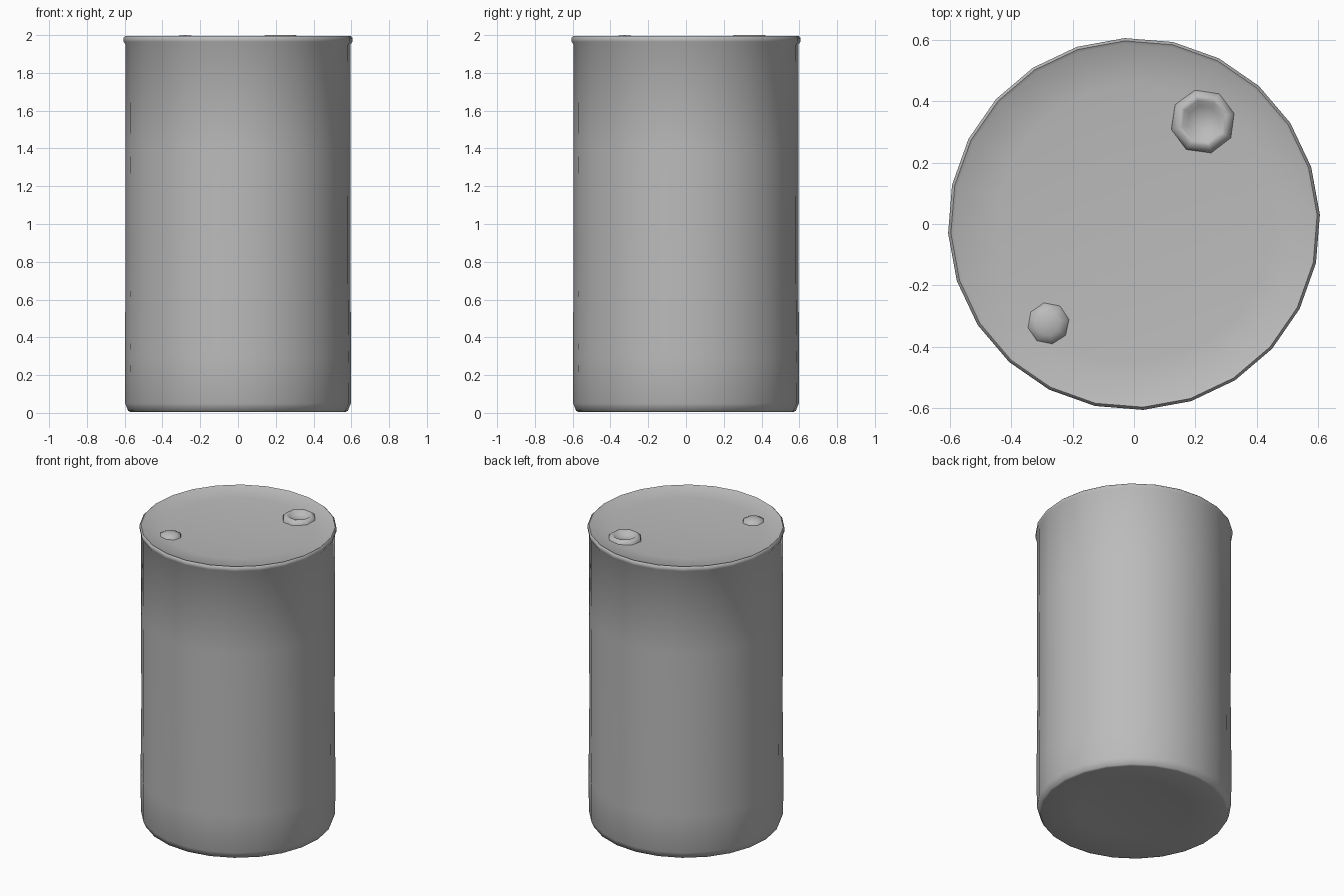
import bpy, bmesh, math

cube = bpy.data.objects.get("Cube")
if cube:
    bpy.data.objects.remove(cube, do_unlink=True)

grey = bpy.data.materials.new("grey metal")
grey.use_nodes = True
colour = (0.5, 0.5, 0.5, 1)
grey.diffuse_color = colour
grey.node_tree.nodes["Principled BSDF"].inputs["Base Color"].default_value = colour


def lathe(name, profile, sides, centre=(0, 0), turn=0.0, angle=50):
    """Spin a (radius, height) profile about z; zero radius makes a pole."""
    bm = bmesh.new()
    rings = []
    for r, z in profile:
        count = sides if r > 0 else 1
        rings.append([bm.verts.new((r * math.cos(turn + math.tau * i / sides),
                                    r * math.sin(turn + math.tau * i / sides), z))
                      for i in range(count)])
    for a, b in zip(rings, rings[1:]):
        for i in range(sides):
            j = (i + 1) % sides
            corners = [a[i % len(a)], a[j % len(a)], b[j % len(b)], b[i % len(b)]]
            bm.faces.new(list(dict.fromkeys(corners)))
    bmesh.ops.recalc_face_normals(bm, faces=bm.faces)
    mesh = bpy.data.meshes.new(name)
    bm.to_mesh(mesh)
    bm.free()
    mesh.materials.append(grey)
    obj = bpy.data.objects.new(name, mesh)
    obj.location = (*centre, 0)
    bpy.context.collection.objects.link(obj)
    bpy.ops.object.select_all(action='DESELECT')
    obj.select_set(True)
    bpy.context.view_layer.objects.active = obj
    bpy.ops.object.shade_smooth_by_angle(angle=math.radians(angle))
    return obj


# Drum: dished base, slightly waisted wall, rolled top rim and dished lid
lathe("drum_body", [
    (0, 0.04), (0.35, 0.03), (0.57, 0.005), (0.582, 0.01), (0.598, 0.05),
    (0.6, 0.3), (0.595, 0.8), (0.597, 1.4), (0.596, 1.95), (0.606, 1.965),
    (0.607, 1.985), (0.598, 1.994), (0.588, 1.988), (0.45, 1.976),
    (0.25, 1.967), (0, 1.963)], 24, turn=0.05)

# Filler opening: raised ring with a sunken centre
lathe("filler_ring", [
    (0.108, 1.965), (0.104, 1.982), (0.085, 2.0), (0.07, 1.997),
    (0.052, 1.978), (0, 1.974)], 8, centre=(0.225, 0.335), turn=0.25, angle=70)

# Vent plug: low dome
lathe("vent_plug", [
    (0.072, 1.965), (0.066, 1.982), (0.04, 1.996), (0, 2.0)],
    8, centre=(-0.28, -0.325), turn=0.2, angle=70)
